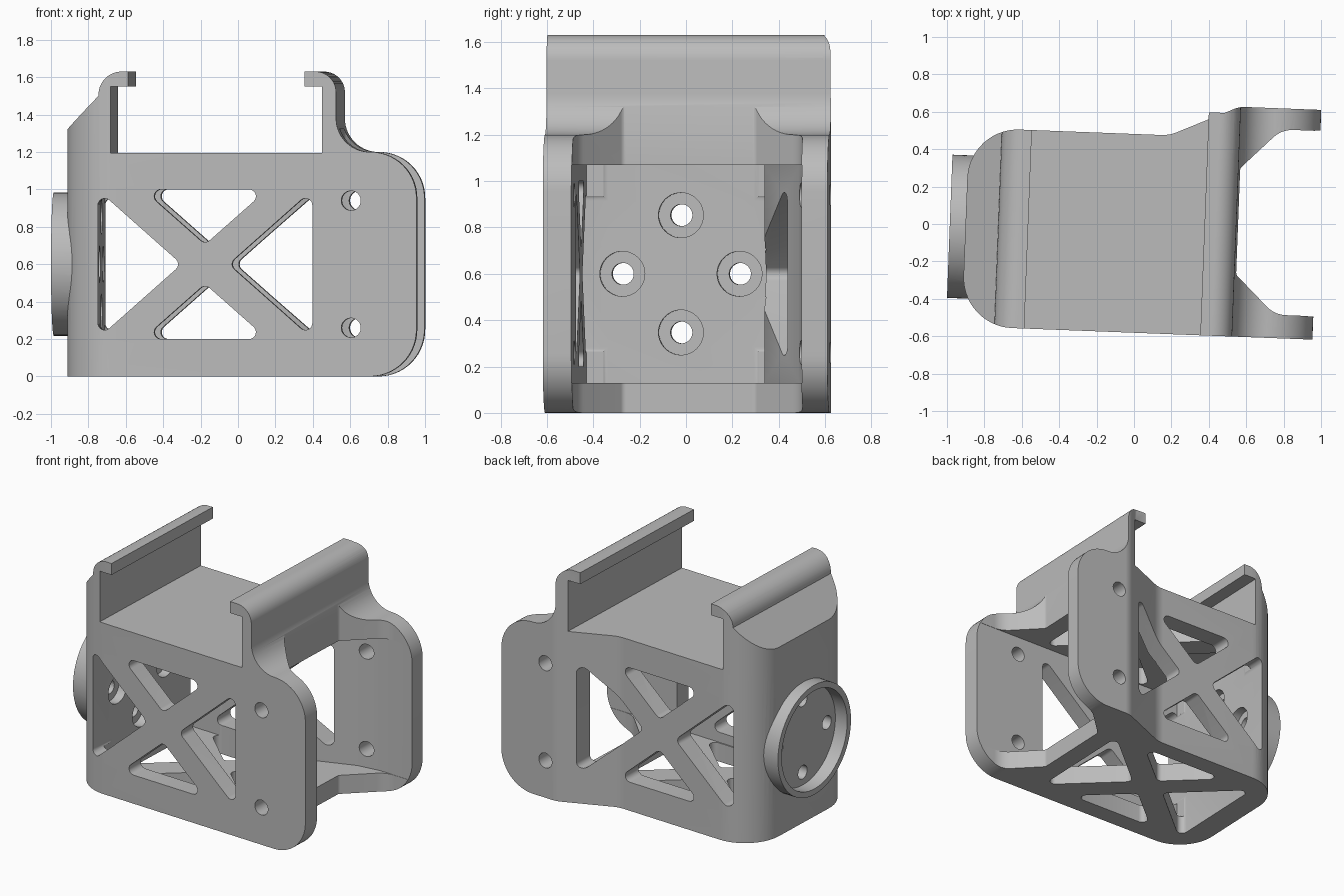
import bpy, bmesh, math
from mathutils import Matrix, Vector

if "Cube" in bpy.data.objects:
    bpy.data.objects.remove(bpy.data.objects["Cube"])

grey = bpy.data.materials.new("plain_grey")
grey.diffuse_color = (0.50, 0.50, 0.50, 1)
grey.use_nodes = True
grey.node_tree.nodes["Principled BSDF"].inputs["Base Color"].default_value = grey.diffuse_color


def rounded(points, steps=10):
    """Polygon from (a, b) or (a, b, radius) corners; radii become arcs."""
    out, n = [], len(points)
    for i, p in enumerate(points):
        c = Vector(p[:2])
        if len(p) == 2:
            out.append(c)
            continue
        d1 = (Vector(points[i - 1][:2]) - c).normalized()
        d2 = (Vector(points[(i + 1) % n][:2]) - c).normalized()
        half = d1.angle(d2) / 2
        centre = c + (d1 + d2).normalized() * p[2] / math.sin(half)
        start = c + d1 * p[2] / math.tan(half) - centre
        end = c + d2 * p[2] / math.tan(half) - centre
        sweep = math.atan2(start.x * end.y - start.y * end.x, start.dot(end))
        for k in range(steps + 1):
            out.append(centre + Matrix.Rotation(sweep * k / steps, 2) @ start)
    return out


def prism(name, outline, axis, lo, hi):
    """Extrude an outline along an axis: y takes (x, z), z takes (x, y), x takes (y, z)."""
    place = {"x": lambda a, b, t: (t, a, b), "y": lambda a, b, t: (a, t, b),
             "z": lambda a, b, t: (a, b, t)}[axis]
    bm = bmesh.new()
    base = bm.faces.new([bm.verts.new(place(p[0], p[1], lo)) for p in outline])
    ext = bmesh.ops.extrude_face_region(bm, geom=[base])
    moved = [v for v in ext["geom"] if isinstance(v, bmesh.types.BMVert)]
    bmesh.ops.translate(bm, verts=moved, vec=place(0, 0, hi - lo))
    bmesh.ops.recalc_face_normals(bm, faces=bm.faces)
    me = bpy.data.meshes.new(name)
    bm.to_mesh(me)
    bm.free()
    me.materials.append(grey)
    ob = bpy.data.objects.new(name, me)
    bpy.context.collection.objects.link(ob)
    return ob


def circle(a, b, r, n=40):
    return [(a + r * math.cos(2 * math.pi * k / n), b + r * math.sin(2 * math.pi * k / n))
            for k in range(n)]


def combine(target, tool, operation):
    """Apply a boolean and discard the tool."""
    mod = target.modifiers.new("bool", "BOOLEAN")
    mod.object, mod.operation, mod.solver = tool, operation, "EXACT"
    deps = bpy.context.evaluated_depsgraph_get()
    deps.update()
    me = bpy.data.meshes.new_from_object(target.evaluated_get(deps))
    target.modifiers.clear()
    target.data = me
    bpy.data.objects.remove(tool)


MID_X, MID_Y, MID_Z = -0.154, -0.05, 0.6

# side silhouette: box, rounded tabs and the two hooked rails
side = rounded([
    (-0.9, 0), (0.977, 0, 0.25), (0.977, 1.2, 0.245), (0.547, 1.2, 0.18),
    (0.547, 1.63, 0.11), (0.377, 1.63), (0.377, 1.55), (0.472, 1.55), (0.472, 1.195),
    (-0.66, 1.195), (-0.66, 1.55), (-0.565, 1.55), (-0.565, 1.63), (-0.725, 1.63, 0.125),
    (-0.725, 1.5), (-0.9, 1.32)], 14)
bracket = prism("bracket_body", side, "y", -1, 1)

# plan silhouette: rounded end, flared back wall, notch between the tabs
plan = rounded([
    (-0.9, -0.581, 0.27), (0.977, -0.581), (0.977, -0.456), (0.77, -0.456, 0.15),
    (0.556, -0.25, 0.03), (0.556, 0.32, 0.03), (0.77, 0.535, 0.15), (0.977, 0.535),
    (0.977, 0.648), (0.54, 0.648, 0.15), (0.17, 0.481, 0.2), (-0.9, 0.481, 0.27)], 14)
combine(bracket, prism("plan", plan, "z", -0.5, 2), "INTERSECT")

# squared back end of the right rail
rail_end = rounded([(0.547, 1.18), (0.547, 1.63, 0.11), (0.377, 1.63), (0.377, 1.55),
                    (0.472, 1.55), (0.472, 1.18)], 14)
combine(bracket, prism("rail_end", rail_end, "y", 0.4, 0.612), "UNION")

# round mounting cup on the end wall
combine(bracket, prism("cup", circle(MID_Y, MID_Z, 0.383, 72), "x", -0.984, -0.8), "UNION")
combine(bracket, prism("cup_recess", circle(MID_Y, MID_Z, 0.343, 72), "x", -1.2, -0.89),
        "DIFFERENCE")

# inner cavity
cavity = [(-0.722, -0.458), (1.2, -0.458), (1.2, 0.537), (0.72, 0.537), (0.56, 0.51),
          (0.15, 0.345), (-0.722, 0.345)]
combine(bracket, prism("cavity", cavity, "z", 0.13, 1.07), "DIFFERENCE")

# four counterbored holes in the end wall
for k in range(4):
    a = k * math.pi / 2
    y, z = MID_Y + 0.253 * math.cos(a), MID_Z + 0.253 * math.sin(a)
    combine(bracket, prism("bore", circle(y, z, 0.047), "x", -1.2, -0.5), "DIFFERENCE")
    combine(bracket, prism("counterbore", circle(y, z, 0.097), "x", -0.79, -0.6), "DIFFERENCE")

# cross-braced openings through both walls, and through the roof and floor
R = 0.037
for axis, mid, spans in (("y", MID_Z, [(-1, 1)]), ("z", MID_Y, [(-0.5, 0.5), (0.7, 1.195)])):
    for lo, hi in spans:
        for s in (-1, 1):
            end_hole = [(MID_X + s * 0.126, mid, R), (MID_X + s * 0.574, mid + 0.397, R),
                        (MID_X + s * 0.574, mid - 0.397, R)]
            edge_hole = [(MID_X, mid + s * 0.106, R), (MID_X - 0.333, mid + s * 0.4, R),
                         (MID_X + 0.333, mid + s * 0.4, R)]
            for hole in (end_hole, edge_hole):
                combine(bracket, prism("opening", rounded(hole, 8), axis, lo, hi), "DIFFERENCE")

# screw holes in the tabs
for z in (0.26, 0.94):
    combine(bracket, prism("screw_hole", circle(0.627, z, 0.052), "y", -1, 1), "DIFFERENCE")

# the bracket sits slightly turned
bracket.data.transform(Matrix.Rotation(math.radians(-2.2), 4, "Z"))
bpy.context.view_layer.objects.active = bracket
bracket.select_set(True)
bpy.ops.object.shade_smooth_by_angle(angle=math.radians(25))
